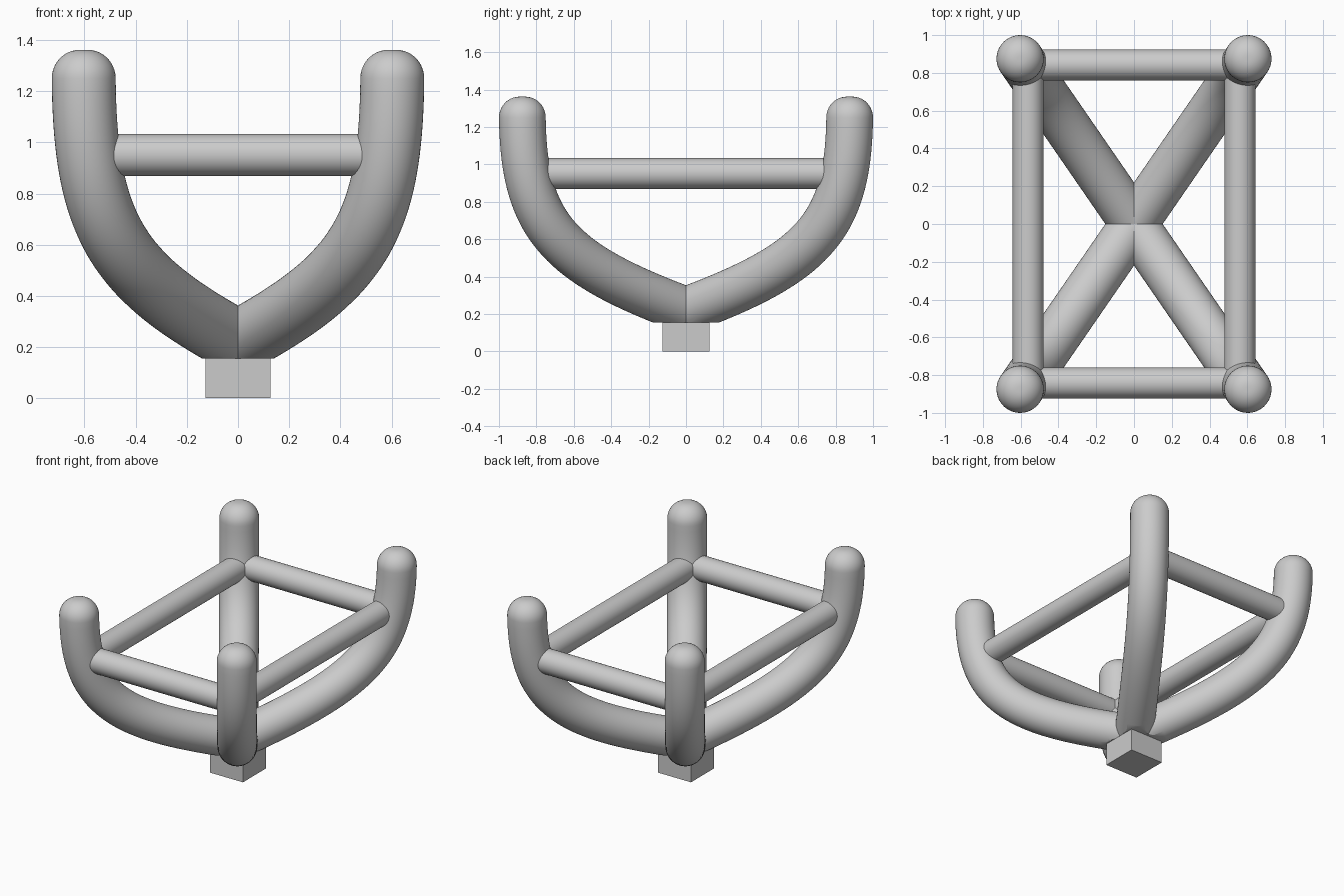
import bpy, bmesh
from math import sin, cos, pi
from mathutils import Vector, Matrix
from mathutils.geometry import interpolate_bezier

if "Cube" in bpy.data.objects:
    bpy.data.objects.remove(bpy.data.objects["Cube"])

R, SEG = 0.125, 48
BASE_H = 0.155


def finish(bm, name):
    bmesh.ops.recalc_face_normals(bm, faces=bm.faces)
    me = bpy.data.meshes.new(name)
    bm.to_mesh(me)
    bm.free()
    ob = bpy.data.objects.new(name, me)
    bpy.context.collection.objects.link(ob)
    bpy.context.view_layer.objects.active = ob
    ob.select_set(True)
    bpy.ops.object.shade_smooth_by_angle(angle=0.6)
    ob.select_set(False)
    return ob


# Curved arm: swept tube with rounded tip, cut flat where it meets the base
def arm(name, sx, sy):
    def at(d, z):
        return Vector((sx * d * 0.603 / 0.875, sy * d, z))
    pts = interpolate_bezier(at(0, .22), at(.67, .47), at(.868, .66), at(.875, 1.25), 40)
    side = Vector((-sy * 0.875, sx * 0.603, 0)).normalized()
    rings = []
    for i, p in enumerate(pts):
        t = (pts[min(i + 1, 39)] - pts[max(i - 1, 0)]).normalized()
        if i == 39:
            t = Vector((0, 0, 1))
        rings.append((p, t, R))
    for k in range(1, 11):
        a = k * pi / 20
        rings.append((pts[-1] + Vector((0, 0, .112 * sin(a))), Vector((0, 0, 1)), .015 + .11 * cos(a)))
    bm = bmesh.new()
    loops = []
    for p, t, r in rings:
        up = t.cross(side)
        loops.append([bm.verts.new(p + r * (side * cos(2 * pi * j / SEG) + up * sin(2 * pi * j / SEG)))
                      for j in range(SEG)])
    for a, b in zip(loops, loops[1:]):
        for j in range(SEG):
            n = (j + 1) % SEG
            bm.faces.new((a[j], a[n], b[n], b[j]))
    bm.faces.new(loops[0])
    bm.faces.new(loops[-1])
    geom = bm.verts[:] + bm.edges[:] + bm.faces[:]
    bmesh.ops.bisect_plane(bm, geom=geom, plane_co=(0, 0, BASE_H), plane_no=(0, 0, -1), clear_outer=True)
    bmesh.ops.holes_fill(bm, edges=[e for e in bm.edges if e.is_boundary], sides=0)
    finish(bm, name)


# Straight cross rail
def rail(name, loc, length, axis):
    rot = Matrix.Rotation(pi / 2, 4, 'Y' if axis == 'X' else 'X')
    bm = bmesh.new()
    bmesh.ops.create_cone(bm, cap_ends=True, segments=SEG, radius1=.082, radius2=.082,
                          depth=length, matrix=Matrix.Translation(loc) @ rot)
    finish(bm, name)


for sy, ny in ((-1, "front"), (1, "back")):
    for sx, nx in ((-1, "left"), (1, "right")):
        arm(f"arm_{ny}_{nx}", sx, sy)
    rail(f"rail_{ny}", (0, sy * .842, .951), 1.12, 'X')
for sx, nx in ((-1, "left"), (1, "right")):
    rail(f"rail_{nx}", (sx * .56, 0, .951), 1.66, 'Y')

# Square base block
bm = bmesh.new()
bmesh.ops.create_cube(bm, size=1, matrix=Matrix.Translation((0, 0, BASE_H / 2)) @ Matrix.Diagonal((.253, .253, BASE_H, 1)))
finish(bm, "base_block")
